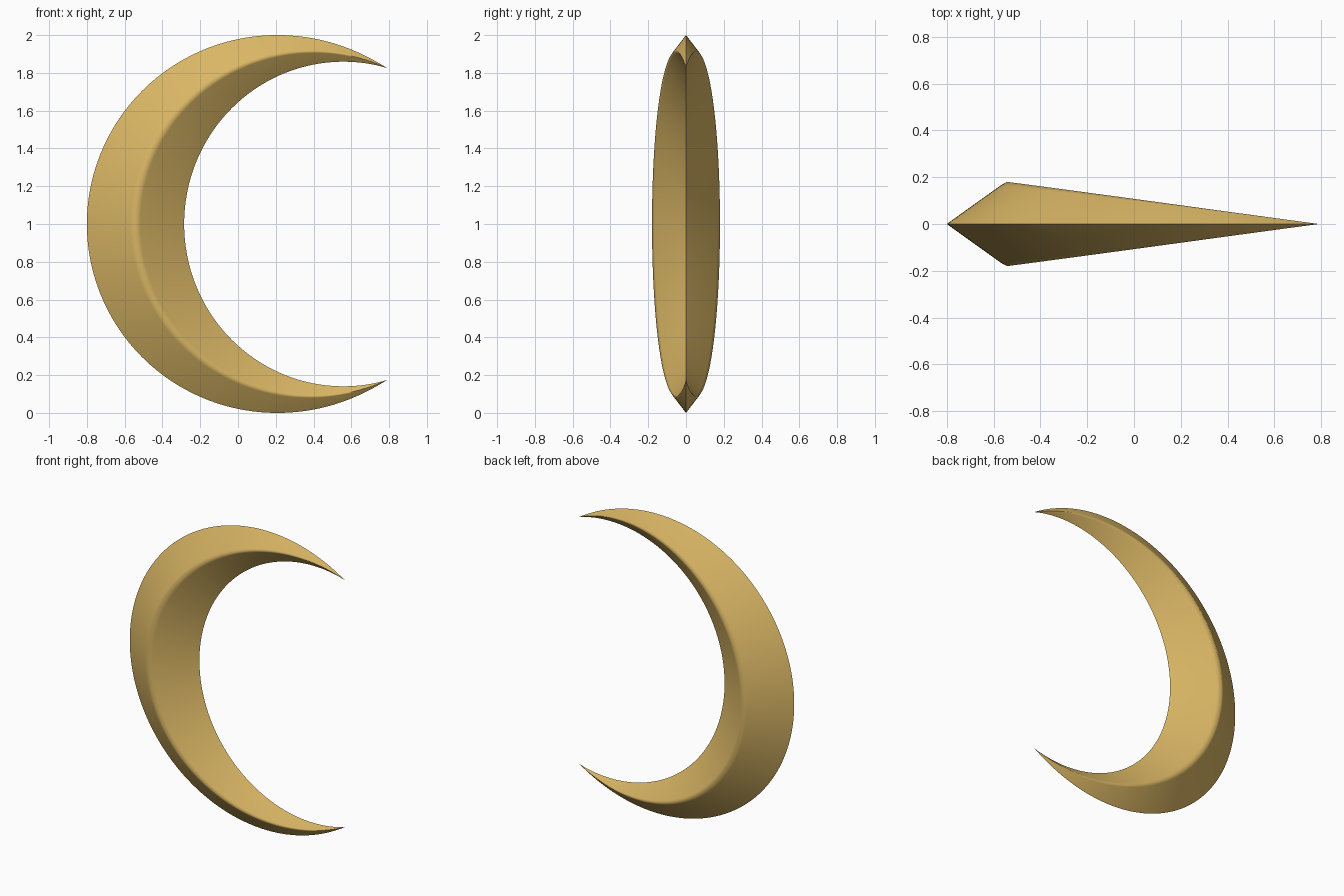
import bpy, bmesh, math

if "Cube" in bpy.data.objects:
    bpy.data.objects.remove(bpy.data.objects["Cube"])

gold = bpy.data.materials.new("gold")
gold.diffuse_color = (0.70, 0.47, 0.13, 1)
gold.use_nodes = True
gold.node_tree.nodes["Principled BSDF"].inputs["Base Color"].default_value = gold.diffuse_color

CX, CZ = 0.379, 1.0            # centre of the spine arc
TIP = math.radians(63.5)       # angle where the horns end
STEPS = 128
# unit cross-section: (radial, depth) going round the diamond, slightly softened ridges
half = [(1, 0), (0.1, 0.92), (0, 1), (-0.1, 0.92)]
SECTION = half + [(-a, -b) for a, b in half]


def ring(angle):
    """Cross-section points at one angle along the crescent."""
    c = math.cos(angle)
    t = max(0.0, (math.cos(TIP) - c) / (math.cos(TIP) + 1))
    spine = 0.9113 + 0.0103 * ((c + 0.277) / 0.723) ** 2
    width, depth = 0.2575 * t ** 1.07, 0.18 * t
    for a, b in SECTION:
        r = spine + a * width
        yield (CX + r * c, b * depth, CZ + r * math.sin(angle))


# crescent body: rings joined by quads, collapsing to a point at both horns
bm = bmesh.new()
rings = []
for i in range(STEPS + 1):
    angle = TIP + (2 * math.pi - 2 * TIP) * i / STEPS
    rings.append([bm.verts.new(p) for p in ring(angle)])
n = len(SECTION)
for r0, r1 in zip(rings, rings[1:]):
    for k in range(n):
        bm.faces.new((r0[k], r0[(k + 1) % n], r1[(k + 1) % n], r1[k]))
bmesh.ops.remove_doubles(bm, verts=bm.verts, dist=1e-5)
bmesh.ops.recalc_face_normals(bm, faces=bm.faces)

mesh = bpy.data.meshes.new("crescent_moon")
bm.to_mesh(mesh)
bm.free()
mesh.materials.append(gold)
moon = bpy.data.objects.new("crescent_moon", mesh)
bpy.context.collection.objects.link(moon)

# smooth along the arc, crisp inner and outer edges
bpy.context.view_layer.objects.active = moon
moon.select_set(True)
bpy.ops.object.shade_smooth_by_angle(angle=math.radians(65))
